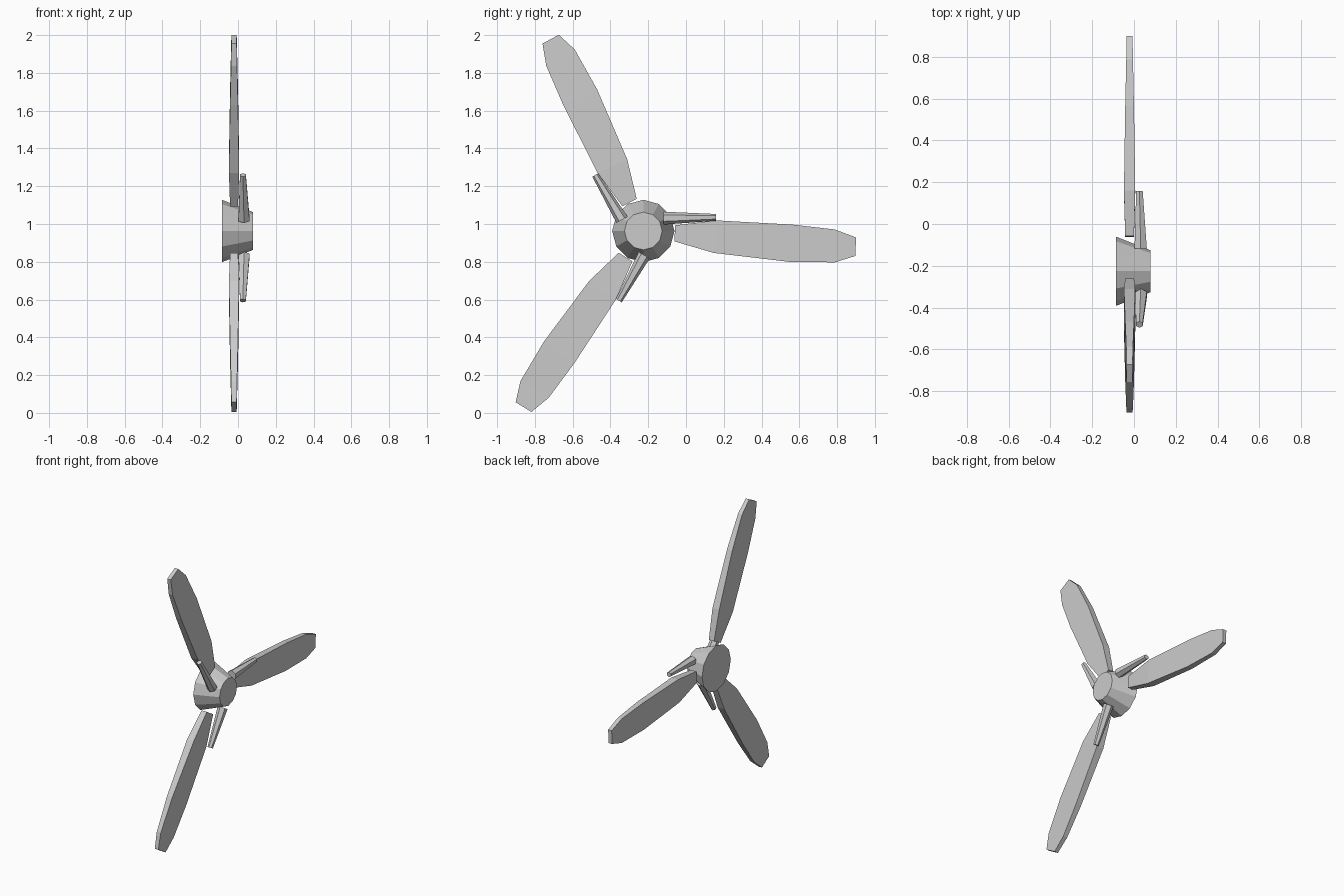
import bpy
import bmesh
from math import pi, sin, cos
from mathutils import Matrix, Vector

old = bpy.data.objects.get("Cube")
if old:
    bpy.data.objects.remove(old, do_unlink=True)

HUB = Matrix.Translation((0, -0.226, 0.963))

grey = bpy.data.materials.new("light grey")
grey.use_nodes = True
grey.diffuse_color = (0.6, 0.6, 0.6, 1)
grey.node_tree.nodes["Principled BSDF"].inputs["Base Color"].default_value = (0.6, 0.6, 0.6, 1)


def loft(name, rings, matrix):
    """Join equal rings of points into a closed solid with flat faces."""
    bm = bmesh.new()
    loops = [[bm.verts.new(p) for p in ring] for ring in rings]
    n = len(loops[0])
    for a, b in zip(loops, loops[1:]):
        for i in range(n):
            j = (i + 1) % n
            bm.faces.new((a[i], a[j], b[j], b[i]))
    bm.faces.new(loops[0][::-1])
    bm.faces.new(loops[-1])
    bmesh.ops.recalc_face_normals(bm, faces=bm.faces[:])
    mesh = bpy.data.meshes.new(name)
    bm.to_mesh(mesh)
    bm.free()
    mesh.materials.append(grey)
    obj = bpy.data.objects.new(name, mesh)
    obj.matrix_world = matrix
    bpy.context.collection.objects.link(obj)
    return obj


# Tapered hub with its axis along x
def hub_ring(x, r, sides=12):
    return [(x, r * cos(2 * pi * i / sides), r * sin(2 * pi * i / sides))
            for i in range(sides)]


loft("hub", [hub_ring(-0.085, 0.165), hub_ring(0.08, 0.1)], HUB)


# Blade stations: leading edge (radius, offset), trailing edge, half thickness
STATIONS = [
    ((0.168, 0.030), (0.165, -0.055), 0.021),
    ((0.386, 0.056), (0.372, -0.116), 0.027),
    ((0.787, 0.034), (0.770, -0.163), 0.021),
    ((1.014, 0.008), (1.014, -0.166), 0.016),
    ((1.126, -0.034), (1.123, -0.132), 0.014),
]
BLADE_X = -0.021


def blade_ring(lead, trail, half):
    return [(BLADE_X - half, *lead), (BLADE_X + half, *lead),
            (BLADE_X + half, *trail), (BLADE_X - half, *trail)]


# Tapered six-sided arm pointing outward beside each blade
def arm_ring(x, y, z, r, sides=6):
    return [(x + r * sin(2 * pi * i / sides), y, z + r * cos(2 * pi * i / sides))
            for i in range(sides)]


for i, label in enumerate(("rear", "upper", "lower")):
    turn = HUB @ Matrix.Rotation(i * 2 * pi / 3, 4, "X")
    loft(label + "_blade", [blade_ring(*s) for s in STATIONS], turn)
    loft(label + "_arm", [arm_ring(0.032, 0.108, 0.068, 0.034),
                          arm_ring(0.026, 0.384, 0.072, 0.018)], turn)
